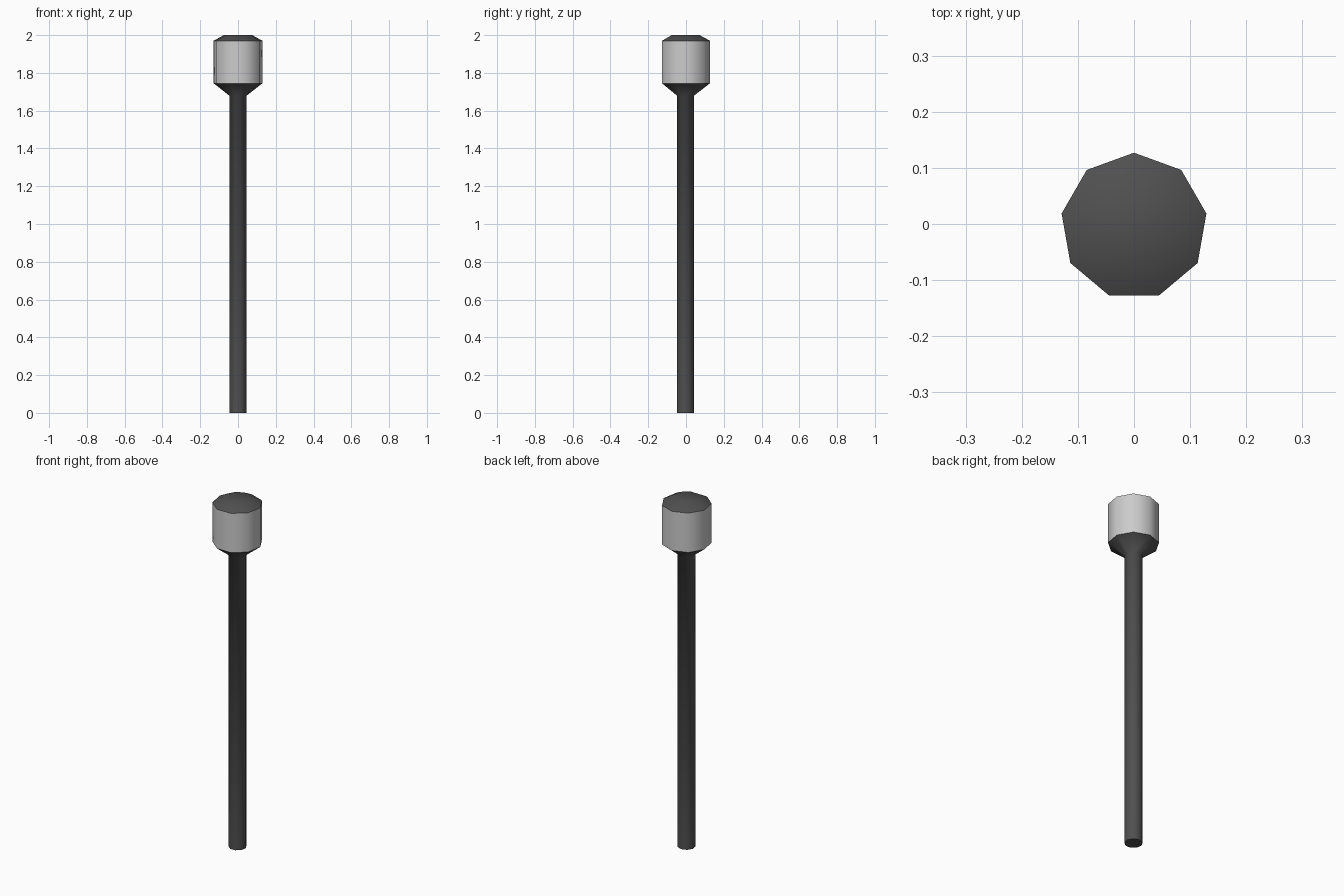
import bpy, bmesh
from math import cos, sin, radians

if "Cube" in bpy.data.objects:
    bpy.data.objects.remove(bpy.data.objects["Cube"])

SIDES = 9
CENTRE_Y = -0.004


def material(name, grey):
    m = bpy.data.materials.new(name)
    m.diffuse_color = (grey, grey, grey, 1)
    m.use_nodes = True
    m.node_tree.nodes["Principled BSDF"].inputs["Base Color"].default_value = m.diffuse_color
    return m


def lathe(name, profile, mat, cap_bottom=False, cap_top=False):
    """Nine-sided turned part from (radius, height) points."""
    bm = bmesh.new()
    rings = []
    for r, z in profile:
        ring = []
        for i in range(SIDES):
            a = radians(90 + 360 * i / SIDES)
            ring.append(bm.verts.new((r * cos(a), CENTRE_Y + r * sin(a), z)))
        rings.append(ring)
    for low, high in zip(rings, rings[1:]):
        for i in range(SIDES):
            j = (i + 1) % SIDES
            bm.faces.new((low[i], low[j], high[j], high[i]))
    if cap_bottom:
        bm.faces.new(rings[0][::-1])
    if cap_top:
        bm.faces.new(rings[-1])
    mesh = bpy.data.meshes.new(name)
    bm.to_mesh(mesh)
    bm.free()
    mesh.materials.append(mat)
    ob = bpy.data.objects.new(name, mesh)
    bpy.context.collection.objects.link(ob)
    bpy.ops.object.select_all(action='DESELECT')
    ob.select_set(True)
    bpy.context.view_layer.objects.active = ob
    bpy.ops.object.shade_smooth_by_angle(angle=radians(60))
    return ob


dark = material("dark_metal", 0.08)
light = material("pale_glass", 0.6)

# Post with flared collar
lathe("post", [(0.047, 0), (0.047, 1.68), (0.131, 1.745)], dark, cap_bottom=True)
# Lamp body
lathe("lamp_glass", [(0.131, 1.745), (0.131, 1.97)], light)
# Chamfered lid
lathe("lamp_lid", [(0.131, 1.97), (0.076, 2.0)], dark, cap_top=True)
